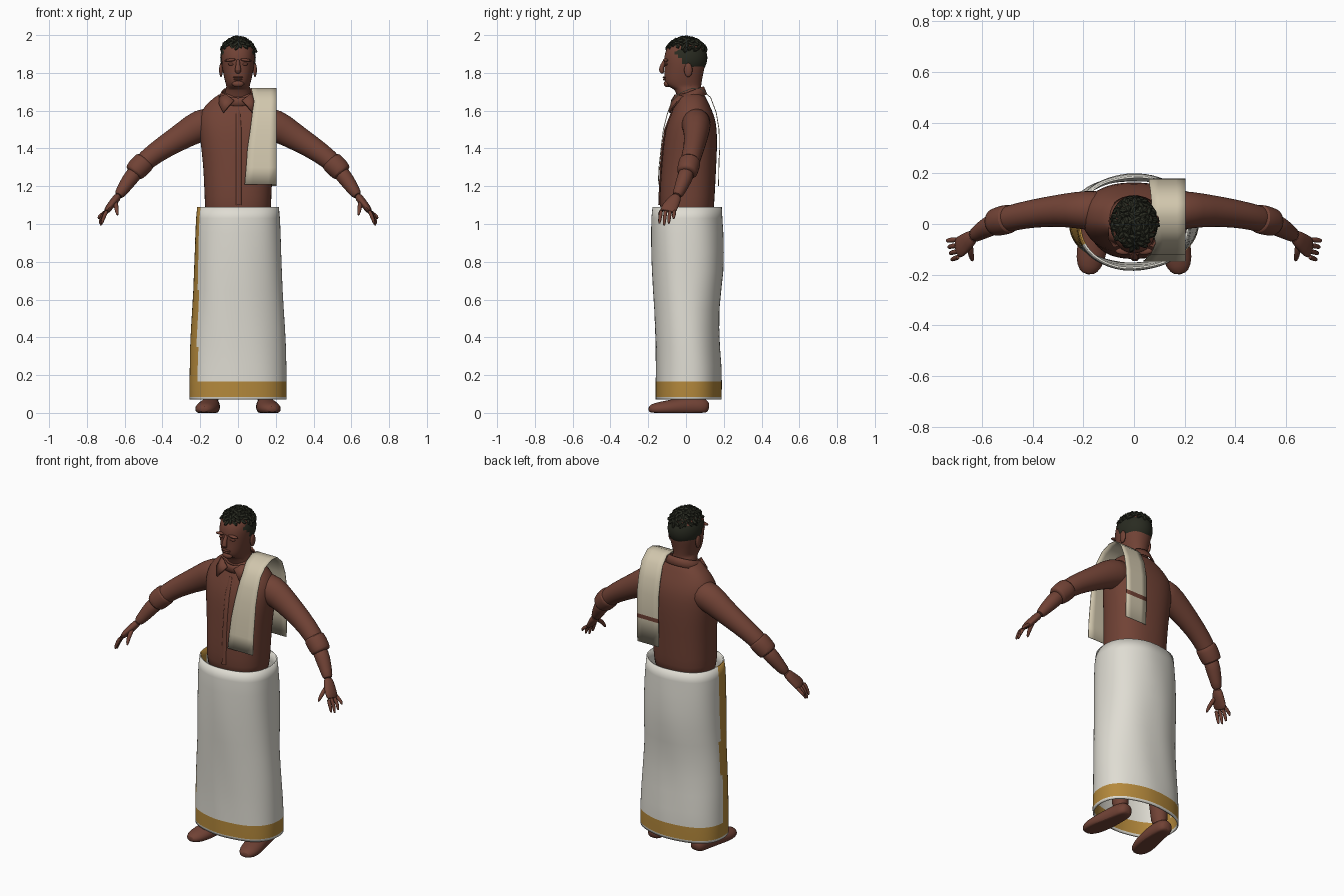
import bpy, bmesh, math, random
from mathutils import Vector, Matrix

random.seed(4)
cube = bpy.data.objects.get("Cube")
if cube:
    bpy.data.objects.remove(cube)


def material(name, r, g, b):
    m = bpy.data.materials.new(name)
    m.use_nodes = True
    m.diffuse_color = (r, g, b, 1)
    bsdf = m.node_tree.nodes["Principled BSDF"]
    bsdf.inputs["Base Color"].default_value = (r, g, b, 1)
    bsdf.inputs["Roughness"].default_value = 0.8
    return m


SKIN = material("warm brown", 0.165, 0.055, 0.036)
WHITE = material("off white", 0.74, 0.72, 0.65)
GOLD = material("gold border", 0.46, 0.25, 0.045)
CREAM = material("cream cloth", 0.64, 0.57, 0.42)
HAIR = material("dark hair", 0.022, 0.024, 0.015)


def finish(name, bm, mats, mirror=False, thick=0, subdiv=0, angle=50):
    bmesh.ops.recalc_face_normals(bm, faces=bm.faces)
    me = bpy.data.meshes.new(name)
    bm.to_mesh(me)
    bm.free()
    ob = bpy.data.objects.new(name, me)
    bpy.context.collection.objects.link(ob)
    for m in mats:
        me.materials.append(m)
    if mirror:
        mod = ob.modifiers.new("mirror", 'MIRROR')
        mod.use_mirror_merge = False
    if thick:
        mod = ob.modifiers.new("thickness", 'SOLIDIFY')
        mod.thickness = thick
        mod.offset = 0
    if subdiv:
        ob.modifiers.new("smooth", 'SUBSURF').levels = subdiv
        ob.modifiers["smooth"].render_levels = subdiv
    bpy.ops.object.select_all(action='DESELECT')
    ob.select_set(True)
    bpy.context.view_layer.objects.active = ob
    bpy.ops.object.shade_smooth_by_angle(angle=math.radians(angle))
    return ob


def loft(rings, n=24, power=2.0, caps=True):
    """Skin rings given as (centre, u axis, v axis)."""
    bm = bmesh.new()
    loops = []
    for c, u, v in rings:
        loop = []
        for i in range(n):
            a = math.tau * i / n
            p, q = math.cos(a), math.sin(a)
            p = math.copysign(abs(p) ** (2 / power), p)
            q = math.copysign(abs(q) ** (2 / power), q)
            loop.append(bm.verts.new(Vector(c) + Vector(u) * p + Vector(v) * q))
        loops.append(loop)
    for a, b in zip(loops, loops[1:]):
        for i in range(n):
            j = (i + 1) % n
            bm.faces.new((a[i], a[j], b[j], b[i]))
    if caps:
        bm.faces.new(loops[0])
        bm.faces.new(loops[-1])
    return bm


def upright(rows):
    """Rows of z, front y, back y, half width."""
    return [((0, (f + b) / 2, z), (w, 0, 0), (0, (b - f) / 2, 0)) for z, f, b, w in rows]


def tube(pts, ref=(0, 1, 0), n=16):
    """Points of x, y, z, radius across ref, radius along ref."""
    rings = []
    for i, p in enumerate(pts):
        t = Vector(pts[min(i + 1, len(pts) - 1)][:3]) - Vector(pts[max(i - 1, 0)][:3])
        side = t.cross(Vector(ref)).normalized()
        rings.append((p[:3], side * p[3], side.cross(t).normalized() * p[4]))
    return loft(rings, n)


def ball(name, loc, size, mat, mirror=False, tilt=0):
    bm = bmesh.new()
    m = Matrix.Translation(loc) @ Matrix.Rotation(tilt, 4, 'Y') @ Matrix.Diagonal((*size, 1))
    bmesh.ops.create_uvsphere(bm, u_segments=16, v_segments=10, radius=1, matrix=m)
    return finish(name, bm, [mat], mirror)


# Torso
finish("torso", loft(upright([
    (1.0, -.13, .14, .175), (1.1, -.14, .15, .175), (1.2, -.138, .155, .18),
    (1.3, -.13, .16, .184), (1.4, -.122, .165, .195), (1.5, -.11, .165, .207),
    (1.57, -.085, .152, .208), (1.63, -.06, .125, .175), (1.67, -.045, .105, .125),
    (1.7, -.045, .09, .085)]), 32, 2.35), [SKIN], subdiv=1)

# Sleeves, rolled cuffs and forearms
finish("sleeves", tube([
    (.1, .05, 1.545, .08, .085), (.2, .055, 1.525, .09, .078), (.28, .055, 1.475, .073, .066),
    (.4, .042, 1.402, .06, .056), (.48, .025, 1.345, .054, .053), (.55, .006, 1.275, .048, .05)]),
    [SKIN], True, subdiv=1)
finish("cuffs", tube([
    (.488, .022, 1.338, .05, .05), (.492, .021, 1.333, .06, .059), (.52, .014, 1.305, .061, .059),
    (.552, .005, 1.272, .056, .056), (.556, .004, 1.267, .045, .046)]), [SKIN], True, subdiv=1)
finish("forearms", tube([
    (.53, .01, 1.29, .045, .045), (.575, -.01, 1.235, .042, .042), (.615, -.035, 1.175, .032, .032),
    (.637, -.05, 1.145, .025, .028)]), [SKIN], True, subdiv=1)

# Hands
finish("palms", tube([
    (.63, -.045, 1.155, .022, .027), (.655, -.065, 1.12, .022, .036), (.685, -.09, 1.085, .019, .045),
    (.7, -.097, 1.06, .014, .042)]), [SKIN], True, subdiv=1)
for i, name in enumerate(("index", "middle", "ring", "little")):
    y = -.13 + .023 * i
    tip = (1.0, .99, 1.0, 1.025)[i]
    out = -.006 + .006 * i
    finish(name + "_fingers", tube([
        (.692, y, 1.075, .011, .011), (.713 + out, y * 1.04, 1.045, .011, .011),
        (.724 + out, y * 1.08, tip + .015, .009, .009), (.727 + out, y * 1.08, tip, .005, .005)], n=8),
        [SKIN], True, subdiv=1)
finish("thumbs", tube([
    (.648, -.075, 1.12, .014, .014), (.645, -.115, 1.09, .013, .013),
    (.64, -.138, 1.06, .01, .01), (.637, -.145, 1.045, .005, .005)], (1, 0, 0), 8), [SKIN], True, subdiv=1)

# Neck and head
finish("head", loft(upright([
    (1.62, -.03, .1, .085), (1.68, -.05, .085, .072), (1.715, -.058, .08, .066),
    (1.727, -.098, .08, .06), (1.75, -.113, .083, .068), (1.79, -.115, .09, .077),
    (1.83, -.113, .1, .085), (1.87, -.118, .104, .088), (1.91, -.111, .104, .088),
    (1.945, -.095, .095, .08), (1.97, -.06, .07, .055)]), 28, 2.2), [SKIN], subdiv=1)
finish("nose", tube([
    (0, -.106, 1.875, .009, .01), (0, -.125, 1.84, .011, .012), (0, -.134, 1.815, .019, .015),
    (0, -.12, 1.797, .014, .012)], n=12), [SKIN], subdiv=1)
ball("brows", (.04, -.107, 1.868), (.033, .014, .008), SKIN, True, .12)
ball("eyes", (.037, -.104, 1.846), (.016, .011, .007), SKIN, True)
ball("ears", (.09, .012, 1.815), (.01, .022, .037), SKIN, True)
ball("upper_lip", (0, -.113, 1.777), (.027, .011, .005), SKIN)
ball("lower_lip", (0, -.112, 1.766), (.024, .011, .006), SKIN)
ball("chin", (0, -.1, 1.742), (.032, .018, .018), SKIN)

# Hair: trimmed cap with tufts on the crown
bm = bmesh.new()
centre, size = Vector((0, 0, 1.88)), Vector((.094, .113, .106))
bmesh.ops.create_uvsphere(bm, u_segments=32, v_segments=20, radius=1,
                          matrix=Matrix.Translation(centre) @ Matrix.Diagonal((*size, 1)))
low = [f for f in bm.faces if f.calc_center_median().z < 1.845 - .9 * f.calc_center_median().y]
bmesh.ops.delete(bm, geom=low, context='FACES')
for k in range(90):
    up = 1 - .62 * k / 90
    a = k * 2.4
    r = math.sqrt(1 - up * up)
    d = Vector((r * math.cos(a), r * math.sin(a), up))
    if d.y < -.3 and up < .5:
        continue
    m = (Matrix.Translation(centre + d * size) @ d.to_track_quat('Z', 'Y').to_matrix().to_4x4()
         @ Matrix.Rotation(random.uniform(0, 3), 4, 'Z') @ Matrix.Rotation(random.uniform(-.5, .5), 4, 'X')
         @ Matrix.Diagonal((.012, .022, .012, 1)))
    bmesh.ops.create_icosphere(bm, subdivisions=1, radius=1, matrix=m)
for v in bm.verts:
    v.co.z = min(v.co.z, 2.0)
finish("hair", bm, [HAIR], angle=35)

# Shirt collar, its points and the front placket
finish("collar", loft([
    ((0, .022, 1.655), (.103, 0, 0), (0, .088, .03)), ((0, .018, 1.68), (.093, 0, 0), (0, .08, .03)),
    ((0, .015, 1.698), (.083, 0, 0), (0, .076, .03))], 32, caps=False), [SKIN], thick=.008)
bm = bmesh.new()
bm.faces.new([bm.verts.new(p) for p in (
    (.022, -.074, 1.655), (.06, -.055, 1.685), (.098, -.01, 1.675), (.1, -.055, 1.635), (.078, -.088, 1.59))])
finish("collar_points", bm, [SKIN], True, thick=.01)
finish("placket", tube([
    (.0, -.07, 1.6, .012, .006), (.004, -.109, 1.5, .014, .006), (.004, -.124, 1.4, .014, .006),
    (.004, -.133, 1.3, .014, .006), (.004, -.141, 1.1, .014, .006)], n=8), [SKIN])

# Wrapped lower garment with a gold hem and a gold side edge
rows = [(.07, -.155, .183, .252), (.085, -.155, .183, .253), (.165, -.155, .184, .252),
        (.25, -.155, .182, .25), (.35, -.156, .175, .247), (.45, -.16, .172, .242),
        (.55, -.164, .173, .236), (.65, -.17, .182, .231), (.75, -.175, .192, .228),
        (.85, -.178, .194, .225), (.95, -.179, .192, .222), (1.03, -.178, .187, .218), (1.09, -.172, .184, .212)]
bm = loft(upright(rows), 72, 2.3, caps=False)
for v in bm.verts:
    a = math.atan2(v.co.y, v.co.x)
    fold = 1 + .012 * math.sin(5 * a + 4 * v.co.z) * math.sin(3 * v.co.z + a)
    v.co.x *= fold
    v.co.y *= fold
for f in bm.faces:
    c = f.calc_center_median()
    a = math.degrees(math.atan2(c.y, c.x)) % 360
    f.material_index = int(.085 < c.z < .165 or (176 < a < 202 and c.z > .08))
finish("wrapped_garment", bm, [WHITE, GOLD], thick=.008)

# Folded cloth hung over the left shoulder
bm = bmesh.new()
path = [(-.147, 1.21, .035), (-.143, 1.3, .043), (-.132, 1.4, .05), (-.12, 1.5, .065), (-.1, 1.58, .075),
        (-.075, 1.65, .085), (-.03, 1.695, .075), (.03, 1.718, .07), (.08, 1.715, .07), (.13, 1.67, .065),
        (.16, 1.59, .06), (.175, 1.5, .06), (.177, 1.37, .06), (.175, 1.345, .06), (.172, 1.2, .06)]
strip = [[bm.verts.new((x0 + (.203 - x0) * k / 4, y, z)) for k in range(5)] for y, z, x0 in path]
for i, (a, b) in enumerate(zip(strip, strip[1:])):
    for k in range(4):
        f = bm.faces.new((a[k], a[k + 1], b[k + 1], b[k]))
        f.material_index = int(i == 12)
finish("shoulder_cloth", bm, [CREAM, SKIN], thick=.004)

# Legs and feet with flat soles
finish("legs", tube([
    (.14, .055, .04, .045, .05), (.138, .045, .15, .045, .05), (.13, .04, .35, .06, .065),
    (.12, .02, .55, .06, .065), (.105, .01, .8, .08, .09), (.095, .005, 1.02, .08, .1)]), [SKIN], True, subdiv=1)
bm = tube([
    (.14, .122, .025, .02, .02), (.141, .105, .03, .045, .045), (.145, .05, .035, .05, .055),
    (.152, -.03, .03, .058, .05), (.168, -.11, .022, .062, .042), (.178, -.17, .02, .05, .033),
    (.182, -.2, .018, .022, .016)], (0, 0, 1), 20)
for v in bm.verts:
    v.co.z = max(v.co.z, 0)
finish("feet", bm, [SKIN], True, subdiv=1)
